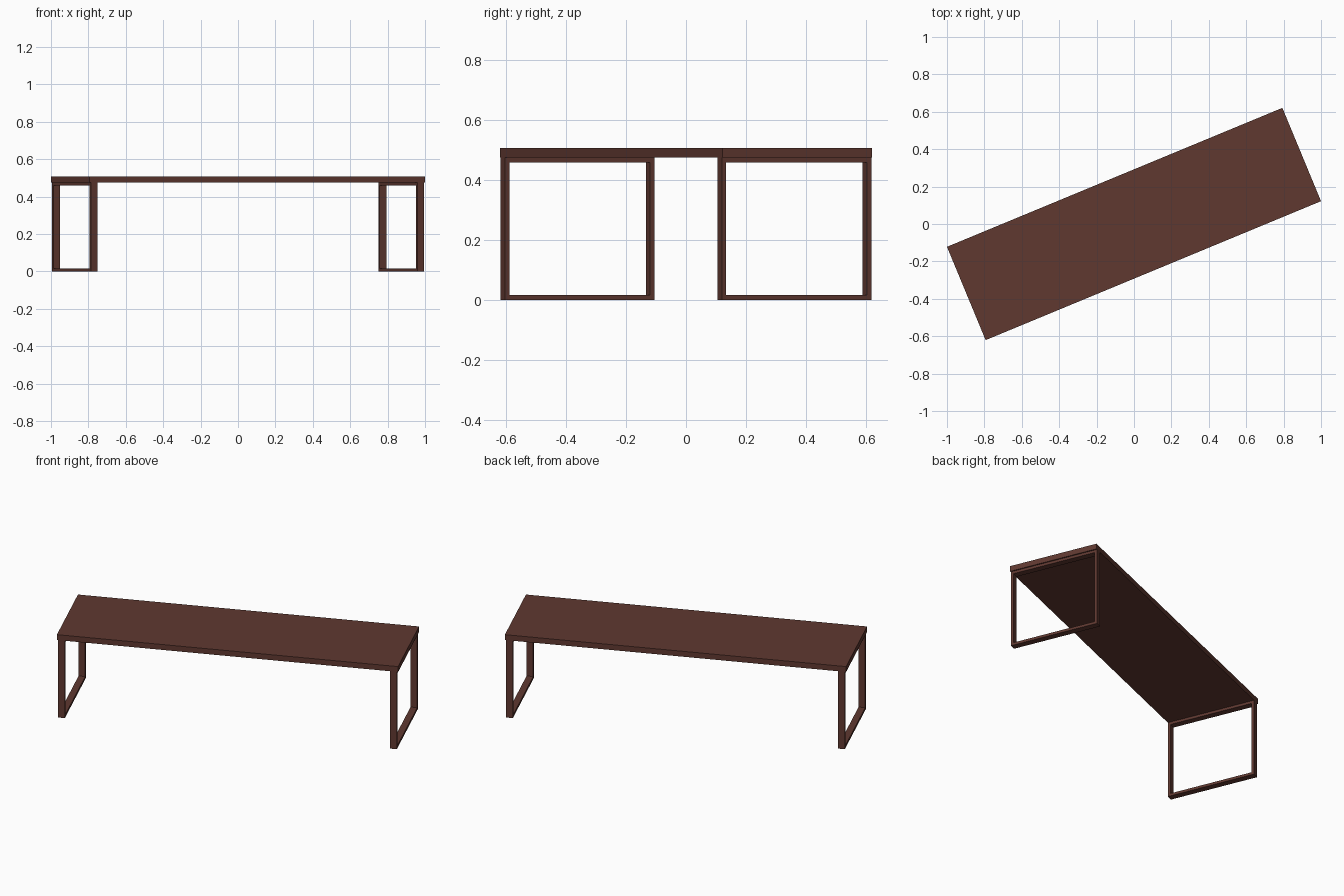
import bpy, bmesh
from math import radians
from mathutils import Matrix

if "Cube" in bpy.data.objects:
    bpy.data.objects.remove(bpy.data.objects["Cube"])

ANGLE = Matrix.Rotation(radians(22.5), 4, 'Z')   # the bench stands turned
L, W = 1.941, 0.54        # top length and width
TOP, UNDER = 0.507, 0.474  # top slab heights
BAR, DEPTH = 0.016, 0.038  # flat bar thickness and width
INSET = 0.007

wood = bpy.data.materials.new("dark_brown")
wood.diffuse_color = (0.115, 0.04, 0.03, 1)
wood.use_nodes = True
wood.node_tree.nodes["Principled BSDF"].inputs["Base Color"].default_value = wood.diffuse_color


def finish(bm, name):
    bm.transform(ANGLE)
    bmesh.ops.recalc_face_normals(bm, faces=bm.faces)
    mesh = bpy.data.meshes.new(name)
    bm.to_mesh(mesh)
    bm.free()
    mesh.materials.append(wood)
    obj = bpy.data.objects.new(name, mesh)
    bpy.context.collection.objects.link(obj)


# Bench top slab
bm = bmesh.new()
bmesh.ops.create_cube(bm, size=1, matrix=Matrix.Translation((0, 0, (TOP + UNDER) / 2))
                      @ Matrix.Diagonal((L, W, TOP - UNDER, 1)))
finish(bm, "bench_top")


def leg_frame(name, side):
    """Closed rectangular loop of flat bar under one end of the top."""
    bm = bmesh.new()
    outer_x = side * (L / 2 - INSET)
    rings = []
    for x in (outer_x, outer_x - side * DEPTH):
        for inset in (0, BAR):
            y, lo, hi = W / 2 - inset, inset, UNDER - inset
            rings.append([bm.verts.new((x, *p))
                          for p in ((-y, lo), (y, lo), (y, hi), (-y, hi))])
    out_a, in_a, out_b, in_b = rings
    for a, b in ((out_a, in_a), (in_a, in_b), (in_b, out_b), (out_b, out_a)):
        for i in range(4):
            j = (i + 1) % 4
            bm.faces.new((a[i], a[j], b[j], b[i]))
    finish(bm, name)


# Leg frames at both ends
leg_frame("left_leg_frame", -1)
leg_frame("right_leg_frame", 1)
